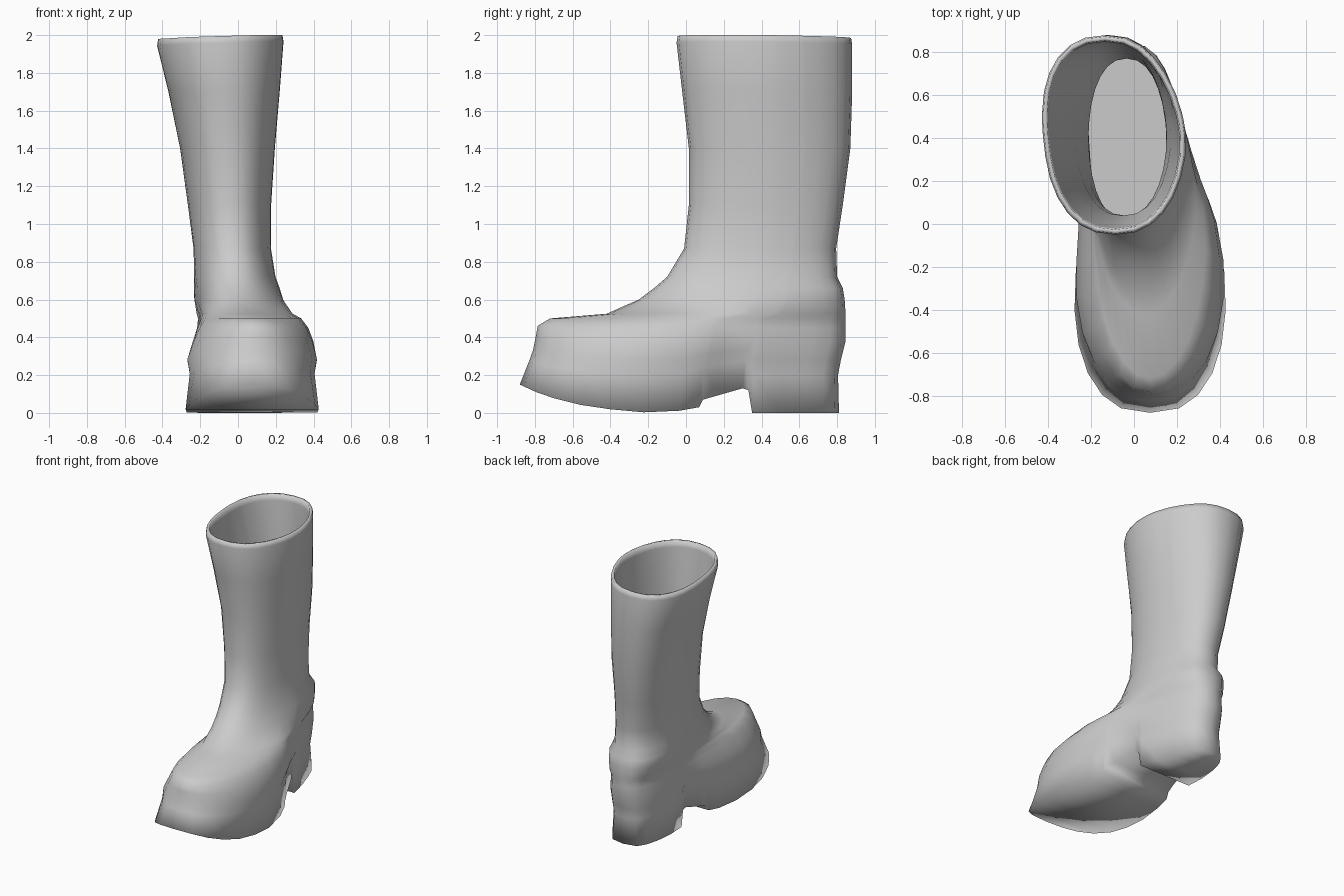
import bpy
import bmesh
import math

cube = bpy.data.objects.get("Cube")
if cube:
    bpy.data.objects.remove(cube, do_unlink=True)

# One grey rubber colour
rubber = bpy.data.materials.new("grey_rubber")
rubber.use_nodes = True
grey = (0.6, 0.6, 0.6, 1.0)
rubber.diffuse_color = grey
rubber.node_tree.nodes["Principled BSDF"].inputs["Base Color"].default_value = grey

# Underside height along the foot: toe spring, ball, arch, heel block
SOLE = [(-.88, .15), (-.75, .09), (-.55, .04), (-.3, .005), (-.1, 0),
        (.07, .03), (.09, .07), (.3, .13), (.33, .12), (.35, 0), (.81, 0)]

# Outline rings: height, front y, back y, heel centre x, heel half width,
# toe centre x, toe half width
RINGS = [
    (0, -.88, .81, -.03, .22, .075, .42),
    (.2, -.83, .805, -.03, .22, .075, .395),
    (.28, -.81, .82, -.03, .235, .075, .41),
    (.38, -.795, .845, -.03, .24, .08, .37),
    (.45, -.785, .845, -.03, .24, .08, .33),
    (.5, -.72, .845, -.03, .24, .075, .28),
    (.525, -.42, .845, -.03, .24, .05, .25),
    (.6, -.25, .84, -.03, .24, .015, .225),
    (.66, -.17, .83, -.03, .235, 0, .215),
    (.72, -.1, .8, -.03, .22, -.015, .21),
    (.87, -.01, .795, -.035, .205, -.03, .205),
    (1.1, .015, .83, -.06, .22, -.043, .22),
    (1.4, .015, .87, -.08, .25, -.052, .25),
    (1.7, -.02, .88, -.11, .293, -.068, .293),
    (1.97, -.05, .88, -.135, .333, -.087, .333),
]


def sole_height(y):
    """Piecewise linear height of the underside."""
    for (ya, za), (yb, zb) in zip(SOLE, SOLE[1:]):
        if y <= yb:
            t = max(0, (y - ya) / (yb - ya))
            return za + (zb - za) * t
    return SOLE[-1][1]


def ease(t):
    t = min(1, t)
    return t * t * (3 - 2 * t)


# Shared stations from heel (-1) to toe (+1), with extra ones at the arch
STEPS = 14
base_front, base_back = RINGS[0][1:3]
base_mid, base_half = (base_front + base_back) / 2, (base_back - base_front) / 2
arch = [(base_mid - y) / base_half for y, z in SOLE[5:10]]
stations = [-math.cos(math.pi * i / STEPS) for i in range(STEPS + 1)]
stations = [u for u in stations if all(abs(u - a) > .04 for a in arch)]
stations = sorted(stations + arch)


def outline(row, inset=0.0, height=None):
    """Closed egg-shaped ring: one side heel to toe, then back."""
    h, front, back, heel_x, heel_w, toe_x, toe_w = row
    mid, half = (front + back) / 2, (back - front) / 2 - inset
    # blunt at the sole, pointed over the instep, full at the cuff
    roundness = 1 - min(.15 if h > .5 else .25, abs(h - .5) / 2)
    left, right = [], []
    for u in stations:
        y = mid - half * u
        s = (u + 1) / 2
        x = heel_x + (toe_x - heel_x) * ease(1.6 * s)
        w = heel_w + (toe_w - heel_w) * ease(s) - inset
        # boxy heel counter
        power = roundness - .25 if u < 0 and h < .7 else roundness
        w *= max(0, 1 - u * u) ** (power / 2)
        z = h if height is None else height
        if h < .7:
            # the waist narrows between heel and ball
            w *= 1 - .12 * (1 - h / .7) * math.exp(-((y - .27) / .15) ** 2)
        if h < .5:
            # low rings follow the sole
            z += sole_height(y) * (1 - h / .5)
        if z > 1.9:
            z += .03 * (x + w - .24) - .01 * (y - front)
            z = min(z, 2)
        left.append((x + w, y, z))
        right.append((x - w, y, z if z < 1.9 else z - .06 * w))
    return left + right[-2:0:-1]


def across(bm, ring):
    """Fill a ring with strips running from side to side."""
    n, last = len(ring), len(stations) - 1
    for i in range(last):
        face = [ring[i], ring[i + 1], ring[(n - i - 1) % n], ring[(n - i) % n]]
        bm.faces.new(list(dict.fromkeys(face)))


# Outer skin from sole to cuff
top, ankle = RINGS[-1], RINGS[10]
layers = [outline(row) for row in RINGS]
# Rounded rim
layers += [outline(top, .006, 2.005), outline(top, .024, 2.005)]
# Lining down to the insole
layers += [outline(top, .03, 1.96)]
layers += [outline(row, .024) for row in reversed(RINGS[10:-1])]
layers += [outline(ankle, .024, .55), outline(ankle, .024, .22)]

bm = bmesh.new()
loops = [[bm.verts.new(p) for p in layer] for layer in layers]
for low, high in zip(loops, loops[1:]):
    n = len(low)
    for i in range(n):
        j = (i + 1) % n
        bm.faces.new((low[i], low[j], high[j], high[i]))
across(bm, loops[0])     # sole and heel underside
across(bm, loops[-1])    # insole
bmesh.ops.recalc_face_normals(bm, faces=bm.faces)

# Crisp seam around the insole
floor_ring = loops[-1]
for a, b in zip(floor_ring, floor_ring[1:] + floor_ring[:1]):
    bm.edges.get((a, b)).smooth = False

mesh = bpy.data.meshes.new("boot_shell")
bm.to_mesh(mesh)
bm.free()
mesh.materials.append(rubber)
boot = bpy.data.objects.new("boot_shell", mesh)
bpy.context.collection.objects.link(boot)

# Soft moulded rubber all over
bpy.ops.object.select_all(action='DESELECT')
boot.select_set(True)
bpy.context.view_layer.objects.active = boot
bpy.ops.object.shade_smooth_by_angle(angle=math.radians(110), keep_sharp_edges=True)
